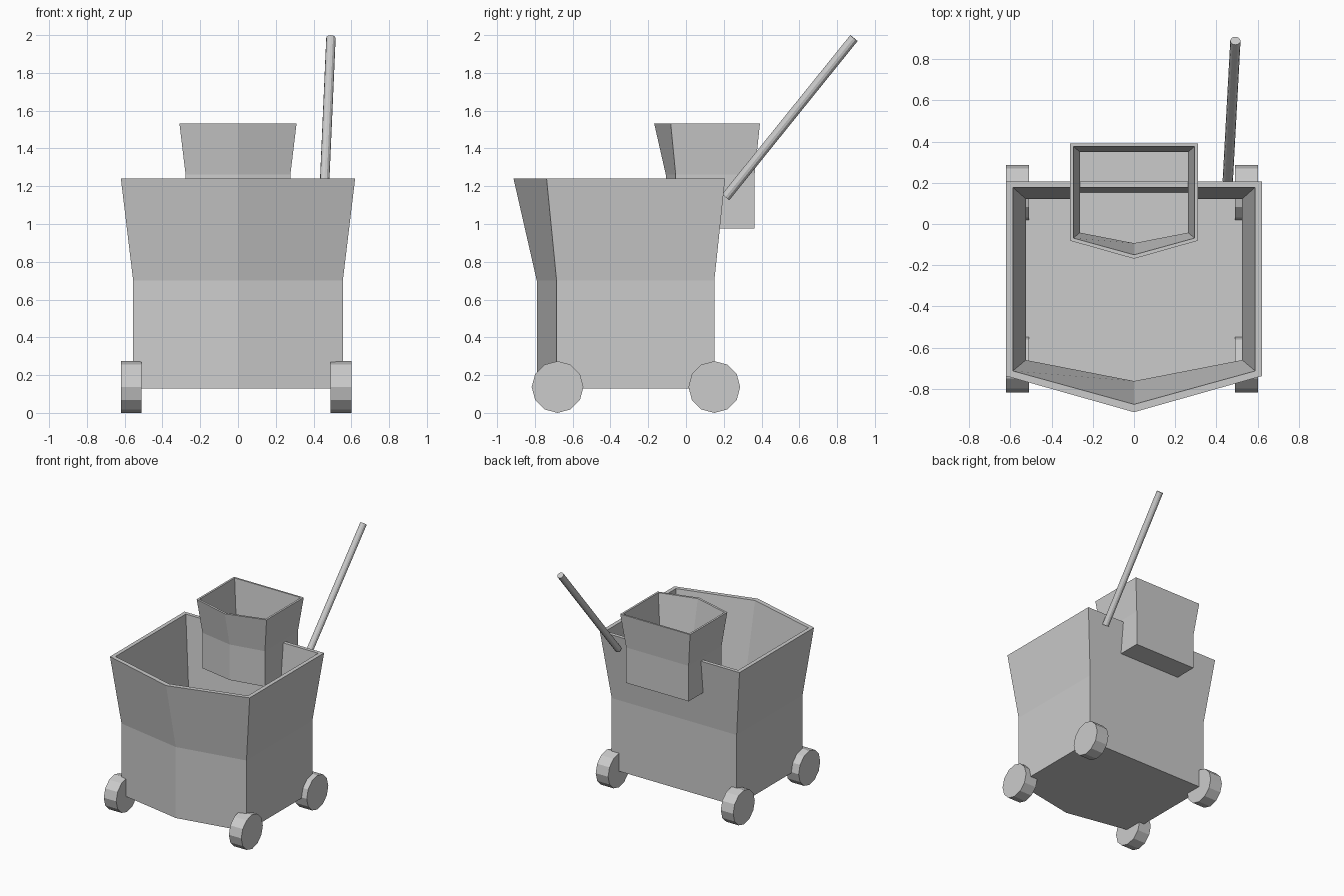
import bpy, bmesh
from math import radians
from mathutils import Vector, Matrix

if "Cube" in bpy.data.objects:
    bpy.data.objects.remove(bpy.data.objects["Cube"])


def make_object(name, bm):
    bmesh.ops.recalc_face_normals(bm, faces=bm.faces)
    mesh = bpy.data.meshes.new(name)
    bm.to_mesh(mesh)
    bm.free()
    ob = bpy.data.objects.new(name, mesh)
    bpy.context.collection.objects.link(ob)
    return ob


# Five-sided bucket rings, outside then inside:
# (half width, back y, front corner y, front point y, z)
RINGS = [
    (0.555, 0.150, -0.685, -0.790, 0.13),
    (0.555, 0.150, -0.685, -0.790, 0.70),
    (0.620, 0.207, -0.738, -0.913, 1.24),
    (0.588, 0.178, -0.713, -0.875, 1.24),
    (0.525, 0.122, -0.660, -0.762, 0.70),
    (0.525, 0.122, -0.660, -0.762, 0.16),
]


def bucket(name, scale=1.0, offset=(0, 0, 0)):
    bm = bmesh.new()
    loops = []
    for w, back, side, point, z in RINGS:
        pts = [(-w, back), (-w, side), (0, point), (w, side), (w, back)]
        loops.append([bm.verts.new(Vector((x, y, z)) * scale + Vector(offset))
                      for x, y in pts])
    for a, b in zip(loops, loops[1:]):
        for i in range(5):
            j = (i + 1) % 5
            bm.faces.new((a[i], a[j], b[j], b[i]))
    bm.faces.new(loops[0])
    bm.faces.new(loops[-1])
    return make_object(name, bm)


def rod(name, start, end, radius, sides):
    start, end = Vector(start), Vector(end)
    axis = end - start
    rot = axis.to_track_quat('Z', 'Y').to_matrix().to_4x4()
    bm = bmesh.new()
    bmesh.ops.create_cone(bm, cap_ends=True, segments=sides, radius1=radius,
                          radius2=radius, depth=axis.length,
                          matrix=Matrix.Translation((start + end) / 2) @ rot)
    return make_object(name, bm)


# Main bucket and the half-size wringer hung over its back wall
bucket("mop_bucket")
bucket("wringer", 0.5, (0, 0.288, 0.912))

# Wheels
for side, x in (("left", -0.565), ("right", 0.546)):
    for end, y in (("front", -0.68), ("back", 0.15)):
        rod(f"wheel_{end}_{side}", (x - 0.055, y, 0.137), (x + 0.055, y, 0.137),
            0.137, 12)

# Wringer lever
lever = rod("lever", (0.455, 0.21, 1.142), (0.492, 0.889, 1.984), 0.025, 12)
for ob in (lever,):
    bpy.context.view_layer.objects.active = ob
    ob.select_set(True)
    bpy.ops.object.shade_smooth_by_angle(angle=radians(20))
